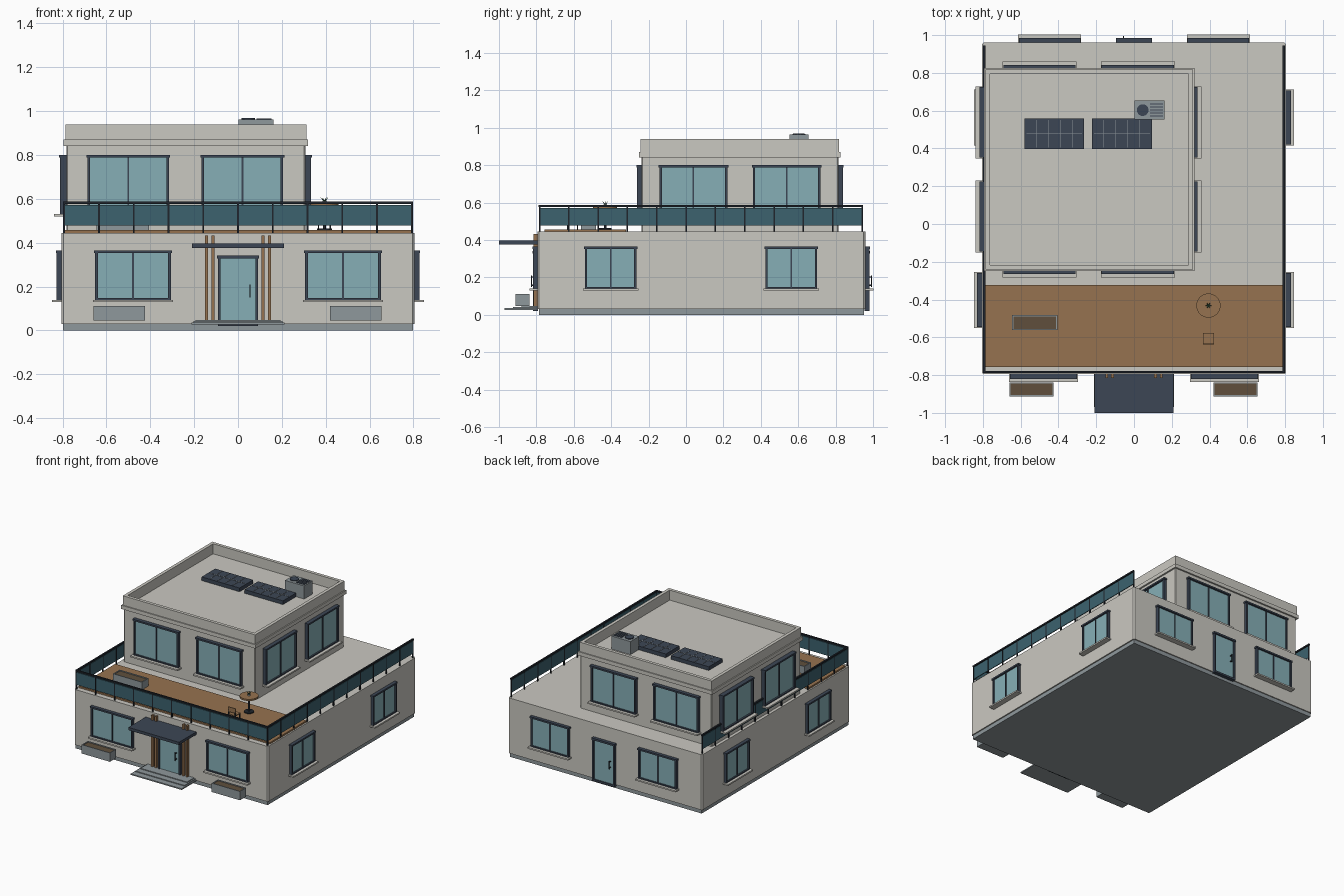
import bpy, bmesh, math
from mathutils import Matrix

if "Cube" in bpy.data.objects:
    bpy.data.objects.remove(bpy.data.objects["Cube"])

def mat(name, r, g, b):
    m = bpy.data.materials.new(name)
    m.diffuse_color = (r, g, b, 1)
    m.use_nodes = True
    m.node_tree.nodes["Principled BSDF"].inputs["Base Color"].default_value = m.diffuse_color
    return m

WALL = mat("warm_white_wall", .59, .578, .533)
GREY = mat("stone_grey", .275, .314, .332)
NAVY = mat("navy_frame", .045, .061, .09)
BLACK = mat("dark_metal", .014, .018, .025)
GLASS = mat("window_glass", .24, .43, .47)
RAILG = mat("railing_glass", .045, .122, .156)
WOOD = mat("deck_wood", .305, .171, .08)
SOIL = mat("soil_brown", .115, .078, .045)
LEAF = mat("plant_green", .06, .16, .07)

def finish(name, bm, m):
    me = bpy.data.meshes.new(name)
    bmesh.ops.recalc_face_normals(bm, faces=bm.faces)
    bm.to_mesh(me)
    bm.free()
    me.materials.append(m)
    ob = bpy.data.objects.new(name, me)
    bpy.context.collection.objects.link(ob)
    return ob

def boxes(name, m, *items):
    """One object made of boxes given as x0,x1,y0,y1,z0,z1."""
    bm = bmesh.new()
    for a, b, c, d, e, f in items:
        M = Matrix.Translation(((a + b) / 2, (c + d) / 2, (e + f) / 2)) @ \
            Matrix.Diagonal((abs(b - a), abs(d - c), abs(f - e), 1))
        bmesh.ops.create_cube(bm, size=1, matrix=M)
    return finish(name, bm, m)

def cyl(name, m, x, y, z0, z1, r, n=24):
    bm = bmesh.new()
    bmesh.ops.create_cone(bm, cap_ends=True, segments=n, radius1=r, radius2=r, depth=z1 - z0,
                          matrix=Matrix.Translation((x, y, (z0 + z1) / 2)))
    return finish(name, bm, m)

def bevel_uprights(ob, w):
    bm = bmesh.new()
    bm.from_mesh(ob.data)
    es = [e for e in bm.edges if abs(e.verts[0].co.z - e.verts[1].co.z) > .01]
    bmesh.ops.bevel(bm, geom=es, offset=w, segments=1, affect='EDGES')
    bm.to_mesh(ob.data)
    bm.free()

# Main volumes
boxes("plinth", GREY, (-.797, .797, -.787, .952, 0, .03))
bevel_uprights(boxes("ground_floor", WALL, (-.806, .806, -.795, .96, .03, .445)), .01)
UX0, UX1, UY0, UY1 = -.783, .308, -.238, .815
bevel_uprights(boxes("upper_floor", WALL, (UX0, UX1, UY0, UY1, .445, .865)), .006)

def ring(name, m, x0, x1, y0, y1, z0, z1, t):
    return boxes(name, m, (x0, x1, y0, y0 + t, z0, z1), (x0, x1, y1 - t, y1, z0, z1),
                 (x0, x0 + t, y0 + t, y1 - t, z0, z1), (x1 - t, x1, y0 + t, y1 - t, z0, z1))

ring("cornice", WALL, UX0 - .012, UX1 + .012, UY0 - .012, UY1 + .012, .842, .87, .03)
ring("parapet", WALL, UX0 - .004, UX1 + .004, UY0 - .004, UY1 + .004, .865, .94, .024)

# Wall-relative placement: u along the wall, d outwards from it
def on_wall(side, w, u0, u1, d0, d1, z0, z1):
    s = -1 if side in ("front", "left") else 1
    a, b = sorted((w + s * d0, w + s * d1))
    return (u0, u1, a, b, z0, z1) if side in ("front", "back") else (a, b, u0, u1, z0, z1)

def window(name, side, w, u, width, z0, z1, k=1.0):
    h, t = width / 2, .012
    P = lambda *a: on_wall(side, w, *a)
    boxes(name + "_frame", NAVY,
          P(u - h, u - h + t, -.005, .022 * k, z0, z1), P(u + h - t, u + h, -.005, .022 * k, z0, z1),
          P(u - h - .005, u + h + .005, -.005, .025 * k, z1 - t, z1),
          P(u - h + t, u + h - t, -.005, .022 * k, z0, z0 + .008),
          P(u - .004, u + .004, -.005, .018 * k, z0 + .008, z1 - t))
    boxes(name + "_glass", GLASS, P(u - h + .005, u + h - .005, -.005, .012 * k, z0 + .004, z1 - .004))
    boxes(name + "_sill", WALL, P(u - h - .01, u + h + .01, -.005, .042 * k, z0 - .011, z0))

def door(name, side, w, hand):
    P = lambda *a: on_wall(side, w, *a)
    boxes(name + "_frame", NAVY, P(-.092, -.08, -.005, .022, .03, .34), P(.08, .092, -.005, .022, .03, .34),
          P(-.096, .096, -.005, .025, .328, .342), P(-.092, .092, -.005, .022, .02, .034))
    boxes(name + "_glass", GLASS, P(-.085, .085, -.005, .013, .03, .335))
    boxes(name + "_handle", BLACK, P(hand - .003, hand + .003, .028, .034, .15, .21),
          P(hand - .003, hand + .003, .01, .03, .155, .161), P(hand - .003, hand + .003, .01, .03, .199, .205))

# Ground floor openings
for s, n in ((-1, "left"), (1, "right")):
    window("front_window_" + n, "front", -.795, s * .479, .345, .14, .365)
    window("back_window_" + n, "back", .96, s * .447, .315, .14, .365)
    for u, p in ((-.403, "front"), (.563, "rear")):
        window(f"{n}_side_window_{p}", n, s * .806, u, .276, .14, .365)
door("front_door", "front", -.795, .055)
door("back_door", "back", .96, -.055)

# Upper floor windows
for i, u in enumerate((-.5, .02)):
    window(f"upper_front_window_{i}", "front", UY0, u, .372, .53, .80, 1.1)
    window(f"upper_back_window_{i}", "back", UY1, u, .372, .53, .80, 1.1)
for i, u in enumerate((.04, .538)):
    window(f"upper_right_window_{i}", "right", UX1, u, .362, .53, .80, 1.15)
    window(f"upper_left_window_{i}", "left", UX0, u, .362, .53, .80, 1.35)

# Entrance: canopy, slats, steps
boxes("canopy", NAVY, (-.21, .21, -1, -.79, .375, .396))
boxes("entrance_slats", WOOD, *[(x - .007, x + .007, -.815, -.79, .045, .432)
                                for x in (-.144, -.114, .114, .144)])
boxes("entrance_steps", GREY, (-.212, .212, -.97, -.79, .027, .036),
      (-.203, .203, -.925, -.79, .036, .042), (-.193, .193, -.88, -.79, .042, .048))

# Planters with soil
def planter(name, x0, x1, y0, y1, z0, z1):
    ring(name + "_rim", GREY, x0, x1, y0, y1, z0, z1, .007)
    boxes(name + "_base", GREY, (x0 + .006, x1 - .006, y0 + .006, y1 - .006, z0, z0 + .01))
    boxes(name + "_soil", SOIL, (x0 + .006, x1 - .006, y0 + .006, y1 - .006, z0 + .01, z1 - .006))

planter("planter_left", -.66, -.425, -.912, -.838, .046, .112)
planter("planter_right", .42, .655, -.912, -.838, .046, .112)
planter("terrace_planter", -.645, -.405, -.562, -.482, .457, .515)

# Terrace deck
boxes("deck", WOOD, (-.795, .795, -.757, -.322, .44, .457))

# Railing on three sides
RX, RY, RB = .793, -.783, .945
def bar(z0, z1, t):
    return [(-RX - t, RX + t, RY - t, RY + t, z0, z1),
            (-RX - t, -RX + t, RY + t, RB, z0, z1), (RX - t, RX + t, RY + t, RB, z0, z1)]
boxes("railing_glass", RAILG, *bar(.478, .572, .003))
boxes("railing_handrail", BLACK, *bar(.577, .588, .006))
posts = [(-RX + 2 * RX * i / 10, RY) for i in range(11)]
posts += [(s * RX, RY + (RB - .004 - RY) * i / 11) for i in range(1, 12) for s in (-1, 1)]
boxes("railing_posts", BLACK, *[(x - .004, x + .004, y - .004, y + .004, .44, .58) for x, y in posts])

# Table with a small plant
TX, TY = .394, -.432
cyl("table_base", BLACK, TX, TY, .457, .464, .034)
cyl("table_stem", BLACK, TX, TY, .46, .57, .007, 12)
cyl("table_top", WOOD, TX, TY, .568, .58, .064, 32)
cyl("table_pot", GREY, TX, TY, .58, .59, .009, 12)
bm = bmesh.new()
for i in range(6):
    M = Matrix.Translation((TX, TY, .588)) @ Matrix.Rotation(i * math.pi / 3, 4, 'Z') @ \
        Matrix.Rotation(.75, 4, 'Y') @ Matrix.Translation((0, 0, .012))
    bmesh.ops.create_cone(bm, cap_ends=True, segments=4, radius1=.004, radius2=.0005, depth=.024, matrix=M)
finish("table_plant", bm, LEAF)

# Chair
CX, CY, h = .394, -.607, .03
boxes("chair_seat", WOOD, (CX - h, CX + h, CY - h, CY + h, .507, .514))
boxes("chair_back", WOOD, (CX - h, CX + h, CY - h, CY - h + .006, .53, .566))
boxes("chair_legs", BLACK, *[(CX + sx * (h - .003) - .003, CX + sx * (h - .003) + .003,
                              CY + sy * (h - .003) - .003, CY + sy * (h - .003) + .003,
                              .457, .507 if sy > 0 else .55) for sx in (-1, 1) for sy in (-1, 1)])

# Solar panels with grid lines
for n, x0, x1 in (("left", -.58, -.265), ("right", -.223, .095)):
    y0, y1, w = .397, .558, x1 - x0
    boxes(f"solar_panel_{n}", NAVY, (x0, x1, y0, y1, .865, .893))
    boxes(f"solar_grid_{n}", GREY, (x0 + .01, x1 - .01, .476, .479, .892, .895),
          *[(x0 + w * i / 5 - .0015, x0 + w * i / 5 + .0015, y0 + .008, y1 - .008, .892, .895)
            for i in range(1, 5)])

# Rooftop air unit: box, fan and slats
boxes("air_unit", GREY, (.003, .162, .553, .655, .862, .963))
cyl("air_unit_fan", NAVY, .046, .603, .96, .969, .031)
boxes("air_unit_slats", NAVY, *[(.085, .153, y - .003, y + .003, .96, .967)
                                for y in (.572, .588, .604, .62, .636)])
